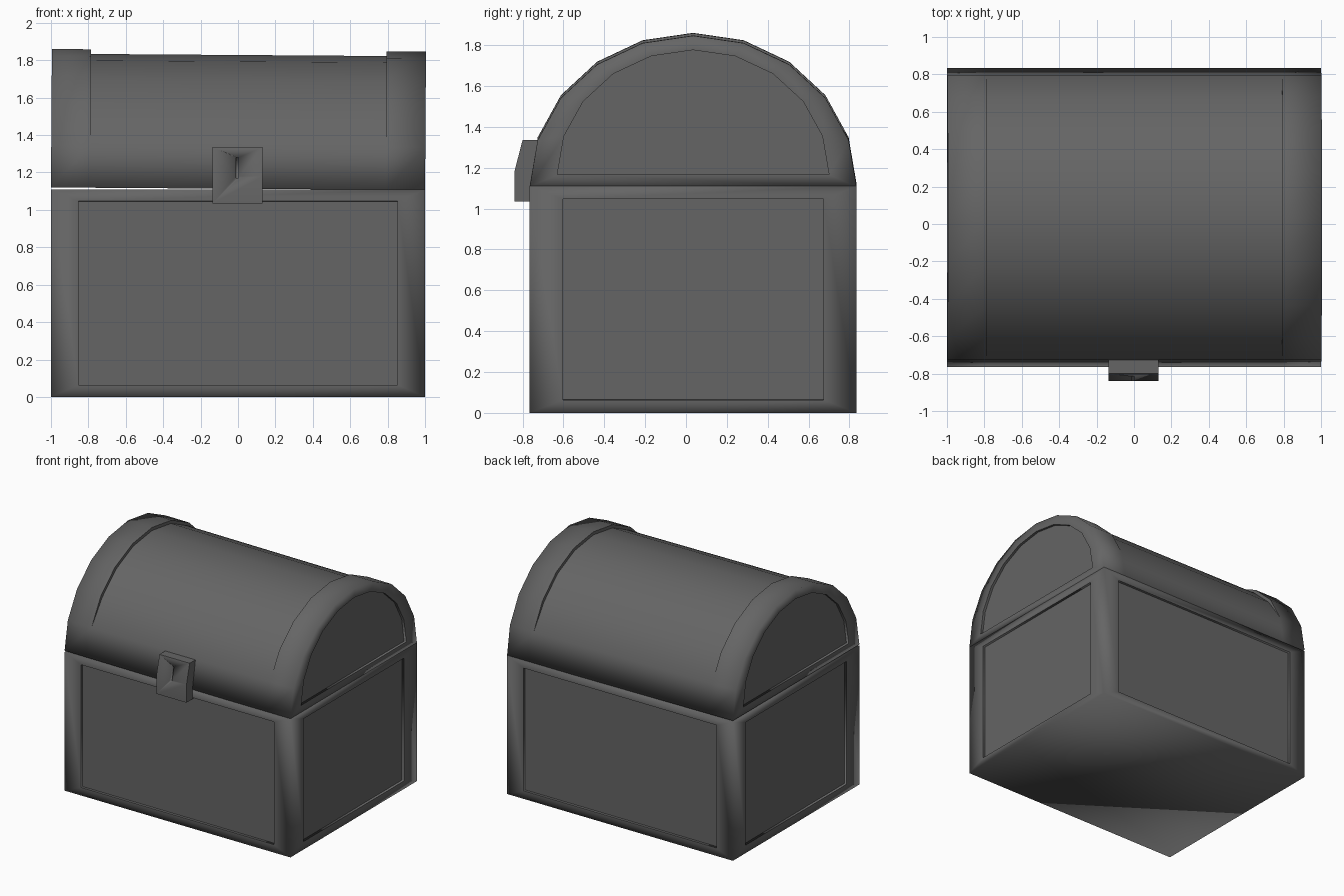
import bpy, bmesh, math
from mathutils import Vector, Matrix

old = bpy.data.objects.get("Cube")
if old:
    bpy.data.objects.remove(old, do_unlink=True)

grey = bpy.data.materials.new("dark grey")
grey.use_nodes = True
colour = (0.13, 0.13, 0.13, 1)
grey.diffuse_color = colour
grey.node_tree.nodes["Principled BSDF"].inputs["Base Color"].default_value = colour

MID_Y = 0.035      # depth centre of the chest
HALF_X, HALF_Y = 1.0, 0.8
SEAM = 1.11        # height where the lid meets the box
DEPTH = 0.02       # panel recess
BAND = 0.79        # inner edge of the lid bands


def finish(bm, name):
    bmesh.ops.remove_doubles(bm, verts=bm.verts, dist=0.0005)
    bmesh.ops.recalc_face_normals(bm, faces=bm.faces)
    for f in bm.faces:
        f.smooth = True
    mesh = bpy.data.meshes.new(name)
    bm.to_mesh(mesh)
    bm.free()
    obj = bpy.data.objects.new(name, mesh)
    bpy.context.collection.objects.link(obj)
    mesh.materials.append(grey)
    return obj


def sharpen(edges):
    for e in edges:
        e.smooth = False


# Box: four sides, each with a recessed panel inside a soft frame
bm = bmesh.new()
bmesh.ops.create_cube(bm, size=1)
bmesh.ops.scale(bm, verts=bm.verts, vec=(2 * HALF_X, 2 * HALF_Y, SEAM))
bmesh.ops.translate(bm, verts=bm.verts, vec=(0, MID_Y, SEAM / 2))
for side in [f for f in bm.faces if abs(f.normal.z) < 0.5]:
    normal = side.normal.copy()
    centre = side.calc_center_median()
    bmesh.ops.inset_individual(bm, faces=[side], thickness=0.09)
    shrink = Vector((0.83 / 0.91, 0.615 / 0.71, 1))
    for v in side.verts:
        v.co = centre + (v.co - centre) * shrink
    sharpen(side.edges)
    bmesh.ops.inset_individual(bm, faces=[side], thickness=0.001)
    for v in side.verts:
        v.co -= normal * DEPTH
    sharpen(side.edges)
finish(bm, "chest_box")


# Lid: arched rings joined from one end panel to the other
def arch(bm, x, half_width, height, base, recess=0):
    ring = []
    for i in range(11):
        a = math.pi * i / 10
        r = recess if 1 < i < 9 else 0
        ring.append(bm.verts.new((x, MID_Y - (half_width - r) * math.cos(a),
                                  base + (height - r) * math.sin(a))))
    return ring


outer = (HALF_Y, 0.74, SEAM)
inner = (0.665, 0.61, 1.17)
bm = bmesh.new()
half = [(HALF_X - DEPTH, inner, 0), (HALF_X, inner, 0), (HALF_X, outer, 0),
        (BAND, outer, 0), (BAND, outer, 0.025)]
sections = [(-x, s, r) for x, s, r in half] + half[::-1]
rings = [arch(bm, x, *s, r) for x, s, r in sections]
for a, b in zip(rings, rings[1:]):
    for i in range(11):
        j = (i + 1) % 11
        bm.faces.new((a[i], a[j], b[j], b[i]))
bm.faces.new(rings[0])
bm.faces.new(rings[-1])
for k, ring in enumerate(rings):
    on_band = k in (3, 4, 5, 6)
    if k in (2, 7):
        continue
    for i in range(1 if on_band else 0, 9 if on_band else 11):
        sharpen([bm.edges.get((ring[i], ring[(i + 1) % 11]))])
# The lid sits very slightly askew
pivot = Matrix.Translation((0, 0, SEAM))
bm.transform(pivot @ Matrix.Rotation(math.radians(0.4), 4, "Y") @ pivot.inverted())
bmesh.ops.translate(bm, verts=bm.verts, vec=(0, 0, 0.003))
finish(bm, "chest_lid")

# Lock: bent plate over the seam
bm = bmesh.new()
profile = [(-0.72, 1.335), (-0.80, 1.335), (-0.84, 1.18), (-0.84, 1.035), (-0.75, 1.035)]
face = bm.faces.new([bm.verts.new((-0.135, y, z)) for y, z in profile])
moved = bmesh.ops.extrude_face_region(bm, geom=[face])["geom"]
bmesh.ops.translate(bm, verts=[v for v in moved if isinstance(v, bmesh.types.BMVert)],
                    vec=(0.267, 0, 0))
lock = finish(bm, "lock")

# Keyhole: narrow slot cut into the lock
bm = bmesh.new()
bmesh.ops.create_cube(bm, size=1)
bmesh.ops.scale(bm, verts=bm.verts, vec=(0.014, 0.08, 0.11))
bmesh.ops.translate(bm, verts=bm.verts, vec=(-0.003, -0.83, 1.225))
cutter = finish(bm, "keyhole_cutter")
cutter.hide_render = True
cutter.hide_viewport = True
cut = lock.modifiers.new("keyhole", "BOOLEAN")
cut.operation = "DIFFERENCE"
cut.object = cutter
cut.solver = "EXACT"

lock.select_set(True)
bpy.context.view_layer.objects.active = lock
bpy.ops.object.shade_smooth_by_angle(angle=math.radians(30))
